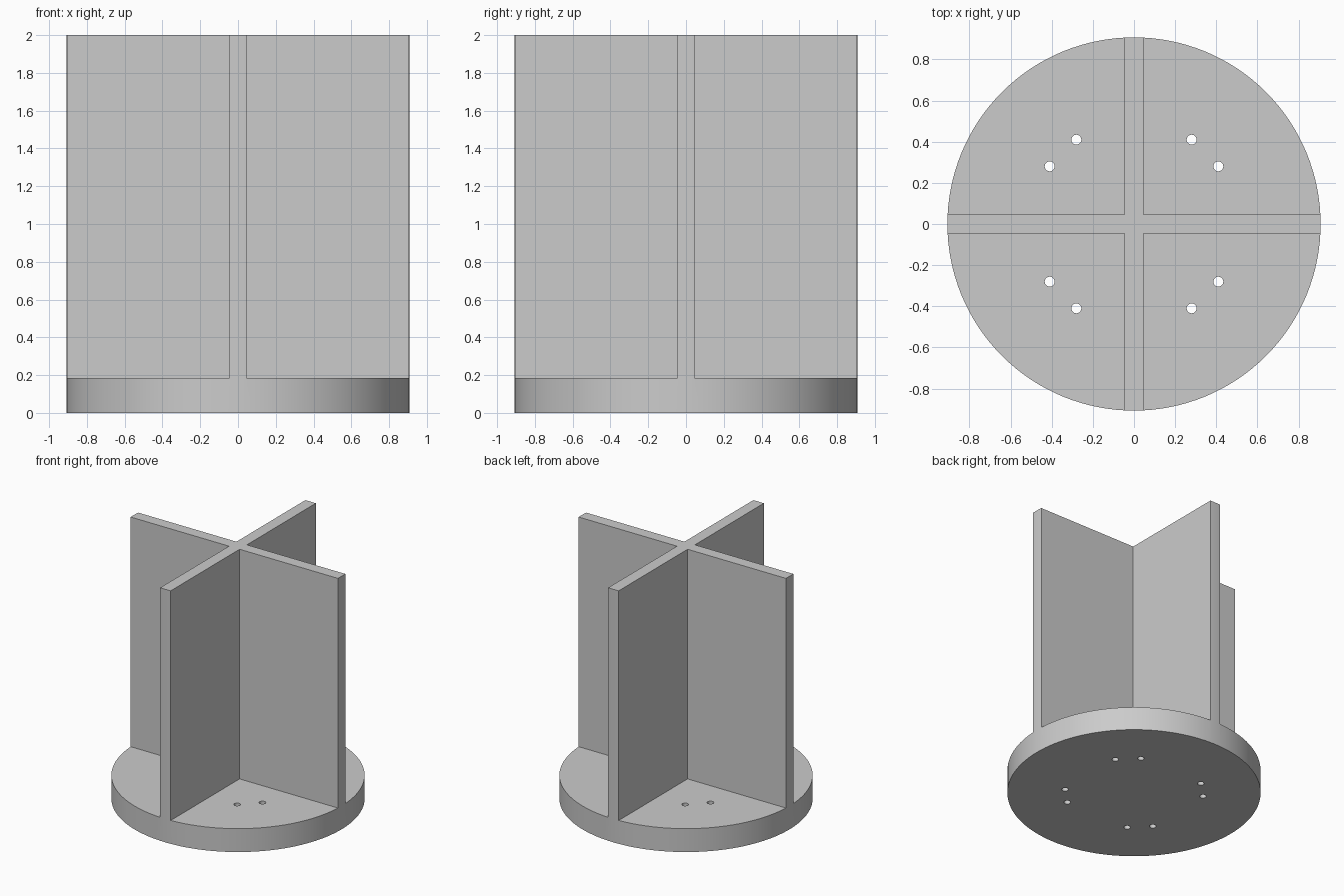
import bpy
import math

RADIUS, HEIGHT = 0.907, 2.0
BASE_TOP = 0.185
WALL_HALF = 0.046
HOLE_RADIUS = 0.024

cube = bpy.data.objects.get("Cube")
if cube:
    bpy.data.objects.remove(cube, do_unlink=True)

grey = bpy.data.materials.new("plain grey")
grey.use_nodes = True
colour = (0.6, 0.6, 0.6, 1)
grey.diffuse_color = colour
grey.node_tree.nodes["Principled BSDF"].inputs["Base Color"].default_value = colour


def cylinder(name, radius, z0, z1, x=0, y=0, sides=32):
    bpy.ops.mesh.primitive_cylinder_add(
        vertices=sides, radius=radius, depth=z1 - z0, location=(x, y, (z0 + z1) / 2))
    obj = bpy.context.object
    obj.name = name
    return obj


def box(name, size, centre):
    bpy.ops.mesh.primitive_cube_add(size=1, location=centre)
    obj = bpy.context.object
    obj.name = name
    obj.scale = size
    bpy.ops.object.transform_apply(location=False, rotation=False, scale=True)
    return obj


def cut(target, cutter):
    cutter.hide_render = True
    bpy.context.view_layer.objects.active = target
    mod = target.modifiers.new("cut", "BOOLEAN")
    mod.operation = "DIFFERENCE"
    mod.solver = "EXACT"
    mod.object = cutter
    bpy.ops.object.modifier_apply(modifier=mod.name)
    bpy.data.objects.remove(cutter, do_unlink=True)


# Round block that becomes the base disc and the crossed walls
divider = cylinder("base_with_cross_walls", RADIUS, 0, HEIGHT, sides=128)
divider.data.materials.append(grey)

for sx in (-1, 1):
    for sy in (-1, 1):
        # Open compartment between two walls
        c = WALL_HALF + 0.5
        cut(divider, box("compartment_cutter", (1, 1, HEIGHT),
                         (sx * c, sy * c, BASE_TOP + HEIGHT / 2)))
        # Pair of through holes in the compartment floor
        for hx, hy in ((0.28, 0.41), (0.41, 0.28)):
            cut(divider, cylinder("hole_cutter", HOLE_RADIUS, -0.1, BASE_TOP + 0.1,
                                  sx * hx, sy * hy))

# Smooth round sides with crisp edges
bpy.ops.object.select_all(action="DESELECT")
divider.select_set(True)
bpy.context.view_layer.objects.active = divider
bpy.ops.object.shade_smooth_by_angle(angle=math.radians(30))
